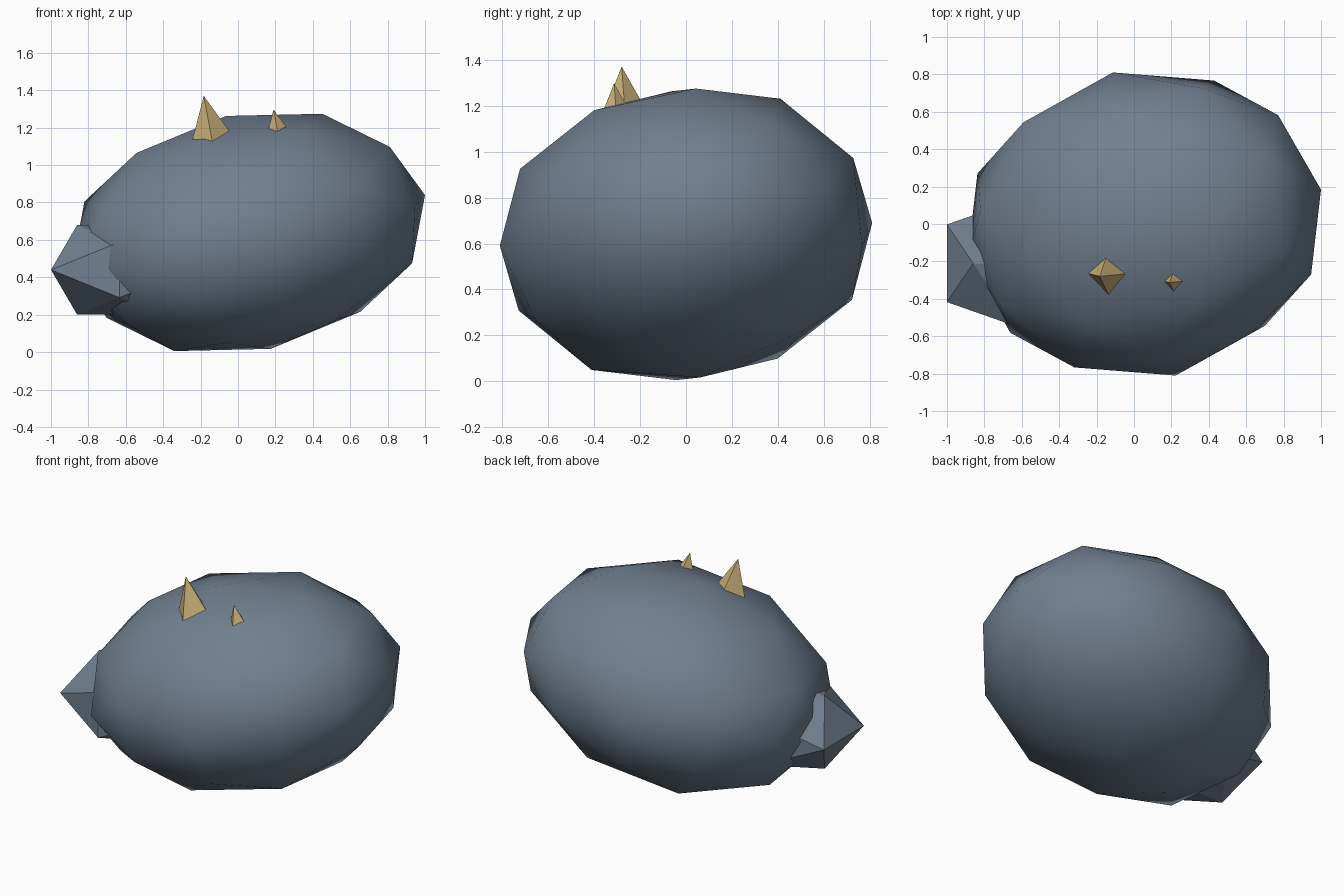
import bpy, bmesh, math
from mathutils import Matrix, Vector, Euler

if "Cube" in bpy.data.objects:
    bpy.data.objects.remove(bpy.data.objects["Cube"])


def make_material(name, rgb):
    m = bpy.data.materials.new(name)
    lin = [((c / 255 + 0.055) / 1.055) ** 2.4 for c in rgb]
    m.diffuse_color = (*lin, 1.0)
    m.use_nodes = True
    m.node_tree.nodes["Principled BSDF"].inputs["Base Color"].default_value = m.diffuse_color
    return m


SLATE = make_material("slate grey", (112, 128, 144))
GOLD = make_material("sandy gold", (204, 180, 122))


def add_object(name, bm, mat, smooth=False):
    mesh = bpy.data.meshes.new(name)
    bmesh.ops.recalc_face_normals(bm, faces=bm.faces)
    bm.to_mesh(mesh)
    bm.free()
    mesh.materials.append(mat)
    for p in mesh.polygons:
        p.use_smooth = smooth
    ob = bpy.data.objects.new(name, mesh)
    bpy.context.collection.objects.link(ob)
    return ob


def boulder(name, subdiv, centre, scale, angles=(0, 0, 0), smooth=False):
    """Low-poly icosphere with edge midpoints on its axes, scaled and turned."""
    bm = bmesh.new()
    bmesh.ops.create_icosphere(bm, subdivisions=subdiv, radius=1.0)
    align = Matrix.Rotation(math.radians(-31.717), 4, 'Y')
    turn = Euler([math.radians(a) for a in angles]).to_matrix().to_4x4()
    bm.transform(Matrix.Translation(centre) @ turn @ Matrix.Diagonal((*scale, 1)) @ align)
    return add_object(name, bm, SLATE, smooth)


def spike(name, apex, height):
    """Four-sided spike, leaning, with its base sunk in the boulder."""
    bm = bmesh.new()
    bmesh.ops.create_cone(bm, cap_ends=True, segments=4, radius1=0.47 * height,
                          radius2=0, depth=height)
    bmesh.ops.remove_doubles(bm, verts=bm.verts, dist=1e-5)
    lean = Vector((0, 0, 1)).rotation_difference(Vector((-0.19, -0.07, 1))).to_matrix().to_4x4()
    bm.transform(Matrix.Translation(apex) @ lean @ Matrix.Translation((0, 0, -height / 2)))
    return add_object(name, bm, GOLD)


# Large smooth boulder
boulder("large_boulder", 2, (0.055, 0, 0.64), (0.983, 0.829, 0.637),
        (3.5, -11.7, 11.0), smooth=True)
# Small faceted rock set into the left side
boulder("small_rock", 1, (-0.634, -0.21, 0.44), (0.43, 0.395, 0.282))
# Two spikes on top
spike("large_spike", (-0.183, -0.28, 1.37), 0.32)
spike("small_spike", (0.19, -0.313, 1.297), 0.16)
